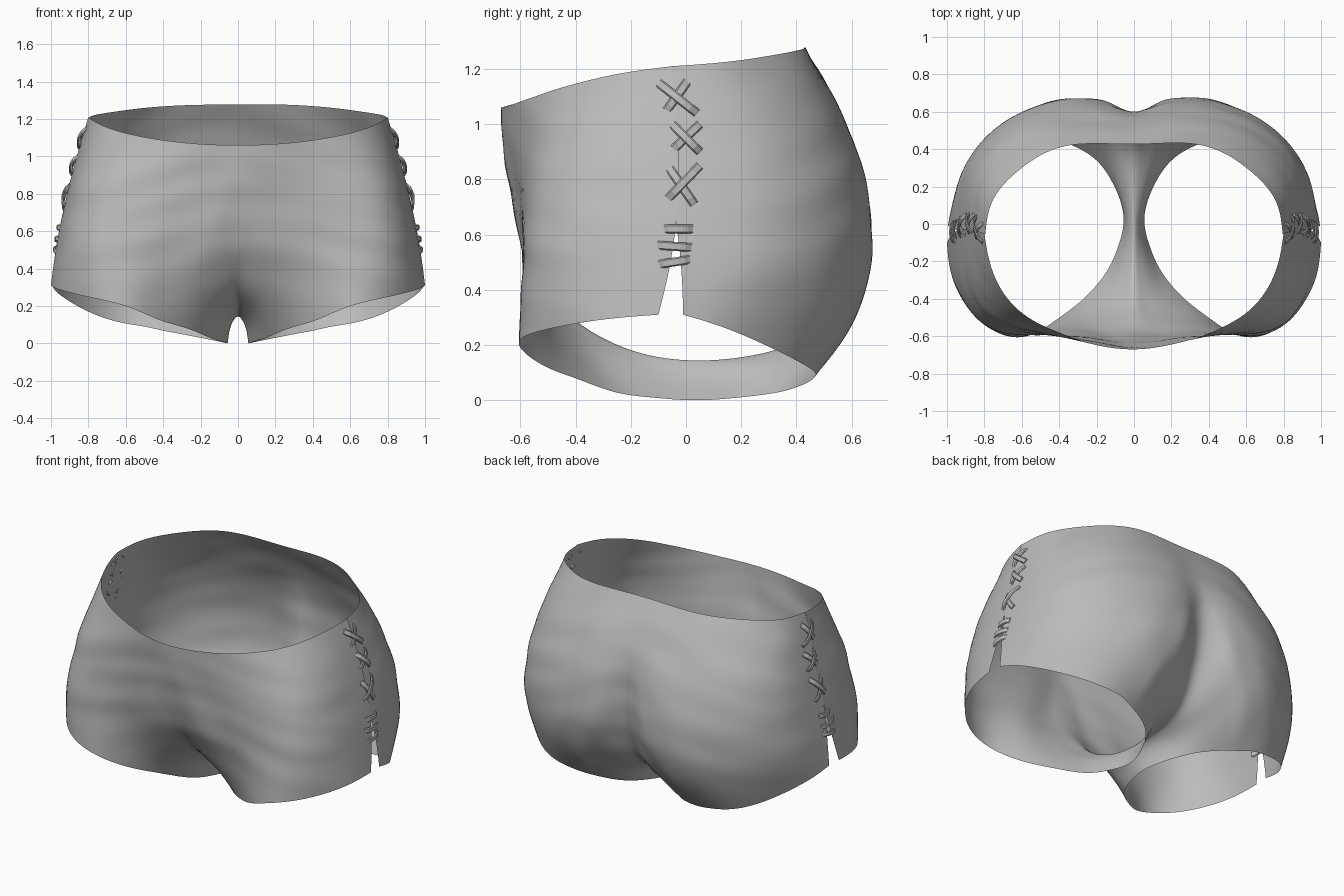
import bpy, bmesh, math
from mathutils import Vector, noise

if "Cube" in bpy.data.objects:
    bpy.data.objects.remove(bpy.data.objects["Cube"])

cloth = bpy.data.materials.new("grey_cloth")
cloth.diffuse_color = (0.5, 0.5, 0.5, 1)
cloth.use_nodes = True
cloth.node_tree.nodes["Principled BSDF"].inputs["Base Color"].default_value = cloth.diffuse_color

# Each row is one strip of cloth: top edge, middle, leg hem (right half)
FRONT = [
    ((.80, -.05, 1.21), (.93, -.03, .73), (1.0, -.10, .31)),
    ((.755, -.26, 1.18), (.90, -.32, .70), (.96, -.32, .29)),
    ((.62, -.46, 1.13), (.765, -.53, .68), (.81, -.53, .25)),
    ((.35, -.60, 1.08), (.53, -.59, .64), (.60, -.605, .20)),
    ((0, -.67, 1.06), (.31, -.59, .60), (.42, -.515, .125)),
    ((0, -.635, .75), (.20, -.555, .43), (.27, -.40, .08)),
    ((0, -.52, .42), (.11, -.41, .24), (.15, -.26, .03)),
    ((0, -.27, .21), (.06, -.21, .135), (.085, -.12, .01))]
BACK = [
    ((0, 0, .145), (.035, 0, .10), (.055, .03, 0)),
    ((0, .25, .165), (.07, .22, .115), (.10, .19, .01)),
    ((0, .46, .27), (.12, .43, .17), (.20, .34, .03)),
    ((0, .585, .58), (.21, .58, .31), (.33, .42, .055)),
    ((0, .585, .93), (.26, .655, .45), (.41, .45, .07)),
    ((0, .43, 1.28), (.345, .67, .63), (.50, .47, .09)),
    ((.35, .42, 1.27), (.53, .62, .65), (.64, .45, .115)),
    ((.59, .31, 1.25), (.74, .50, .68), (.80, .35, .17)),
    ((.75, .14, 1.225), (.895, .27, .70), (.945, .16, .255)),
    ((.80, -.05, 1.21), (.93, -.03, .73), (.995, -.01, .31))]
ROWS = 5


def strip(a, m, b, t):
    """Smooth curve through three points."""
    a, m, b = Vector(a), Vector(m), Vector(b)
    return a * (1 - t) * (1 - 2 * t) + m * 4 * t * (1 - t) + b * t * (2 * t - 1)


def link(name, mesh):
    ob = bpy.data.objects.new(name, mesh)
    bpy.context.collection.objects.link(ob)
    return ob


def evaluated(ob):
    bpy.context.view_layer.update()
    return ob.evaluated_get(bpy.context.evaluated_depsgraph_get())


# Shorts cage: side edges overlap slightly above the slit and part below it
cols = [[strip(*c, r / (ROWS - 1)) for r in range(ROWS)] for c in FRONT + BACK]
for r in range(3):
    cols[-1][r] = cols[0][r] + Vector((-.005, -.012 if r else -.004, 0))
points = [p for c in cols for p in c]
faces = [(i * ROWS + r, i * ROWS + r + 1, (i + 1) * ROWS + r + 1, (i + 1) * ROWS + r)
         for i in range(len(cols) - 1) for r in range(ROWS - 1)]
mesh = bpy.data.meshes.new("shorts_cage")
mesh.from_pydata(points, [], faces)
cage = link("shorts_cage", mesh)
mirror = cage.modifiers.new("mirror", 'MIRROR')
mirror.use_mirror_merge = True
mirror.merge_threshold = 0.0005
subsurf = cage.modifiers.new("smooth", 'SUBSURF')
subsurf.levels = 3
subsurf.boundary_smooth = 'PRESERVE_CORNERS'

# Push the cage until the smoothed cloth passes through the points
for step in range(6):
    got = [v.co.copy() for v in evaluated(cage).data.vertices[:len(points)]]
    for v, want, have in zip(mesh.vertices, points, got):
        v.co += (want - have) * 0.8
        if want.x < 1e-6:
            v.co.x = 0
    mesh.update()

shorts = link("shorts", bpy.data.meshes.new_from_object(evaluated(cage)))
bpy.data.objects.remove(cage)

# Soft diagonal folds, fading out at the crotch and the side seams
bm = bmesh.new()
bm.from_mesh(shorts.data)
bmesh.ops.recalc_face_normals(bm, faces=bm.faces)
bm.normal_update()
for v in bm.verts:
    x, y, z = v.co
    slope = .25 * math.sqrt(x * x + .04)
    fold = noise.noise(Vector((x * 2 + 5, y * 2, (z + slope) * 8)))
    fade = min(1, max(0, (z - .2) * 3)) * min(1, max(0, (abs(y + .04) - .06) * 5))
    v.co += v.normal * fold * fade * 0.009
# Outside faces point away from the body
side = max(bm.faces, key=lambda f: f.calc_center_median().x)
if side.normal.x < 0:
    bmesh.ops.reverse_faces(bm, faces=bm.faces)
bm.to_mesh(shorts.data)
bm.free()
shorts.data.materials.clear()
shorts.data.materials.append(cloth)
for p in shorts.data.polygons:
    p.use_smooth = True

# Lacing down the side seams: three crosses, then three bars over the slit
LACES = [(-.10, 1.15, .04, 1.04), (.005, 1.155, -.07, 1.05),
         (-.05, 1.00, .05, .90), (.05, 1.00, -.045, .91),
         (.05, .85, -.065, .73), (-.06, .84, .03, .71),
         (-.08, .62, .025, .62), (-.105, .562, .02, .553), (-.10, .492, .015, .51)]


def lace(name, y0, z0, y1, z1, sx, lift):
    """Flat cord that arches over the cloth and dips in at both ends."""
    bm = bmesh.new()
    d = Vector((0, y1 - y0, z1 - z0)).normalized()
    w = Vector((0, -d.z, d.y)) * 0.016
    rings = []
    for i in range(7):
        t = i / 6
        y, z = y0 + (y1 - y0) * t, z0 + (z1 - z0) * t
        arch = (.018 + lift) * math.sin(math.pi * t) ** .6 if 0 < i < 6 else 0
        x = strip(*FRONT[0], (1.21 - z) / .9).x - .013 + arch
        c = Vector((x, y, z))
        up = Vector((.006, 0, 0))
        prof = (w, w * .7 + up, -w * .7 + up, -w, -w * .7 - up, w * .7 - up)
        ring = []
        for q in prof:
            p = c + q
            p.x *= sx
            ring.append(bm.verts.new(p))
        rings.append(ring)
    for a, b in zip(rings, rings[1:]):
        for k in range(6):
            bm.faces.new((a[k], a[(k + 1) % 6], b[(k + 1) % 6], b[k]))
    bm.faces.new(rings[0])
    bm.faces.new(rings[-1])
    bmesh.ops.recalc_face_normals(bm, faces=bm.faces)
    me = bpy.data.meshes.new(name)
    bm.to_mesh(me)
    bm.free()
    me.materials.append(cloth)
    link(name, me)


for sx, tag in ((1, "right"), (-1, "left")):
    for n, l in enumerate(LACES):
        lace(f"{tag}_lace_{n + 1}", *l, sx, .008 if n < 6 and n % 2 == 0 else 0)
